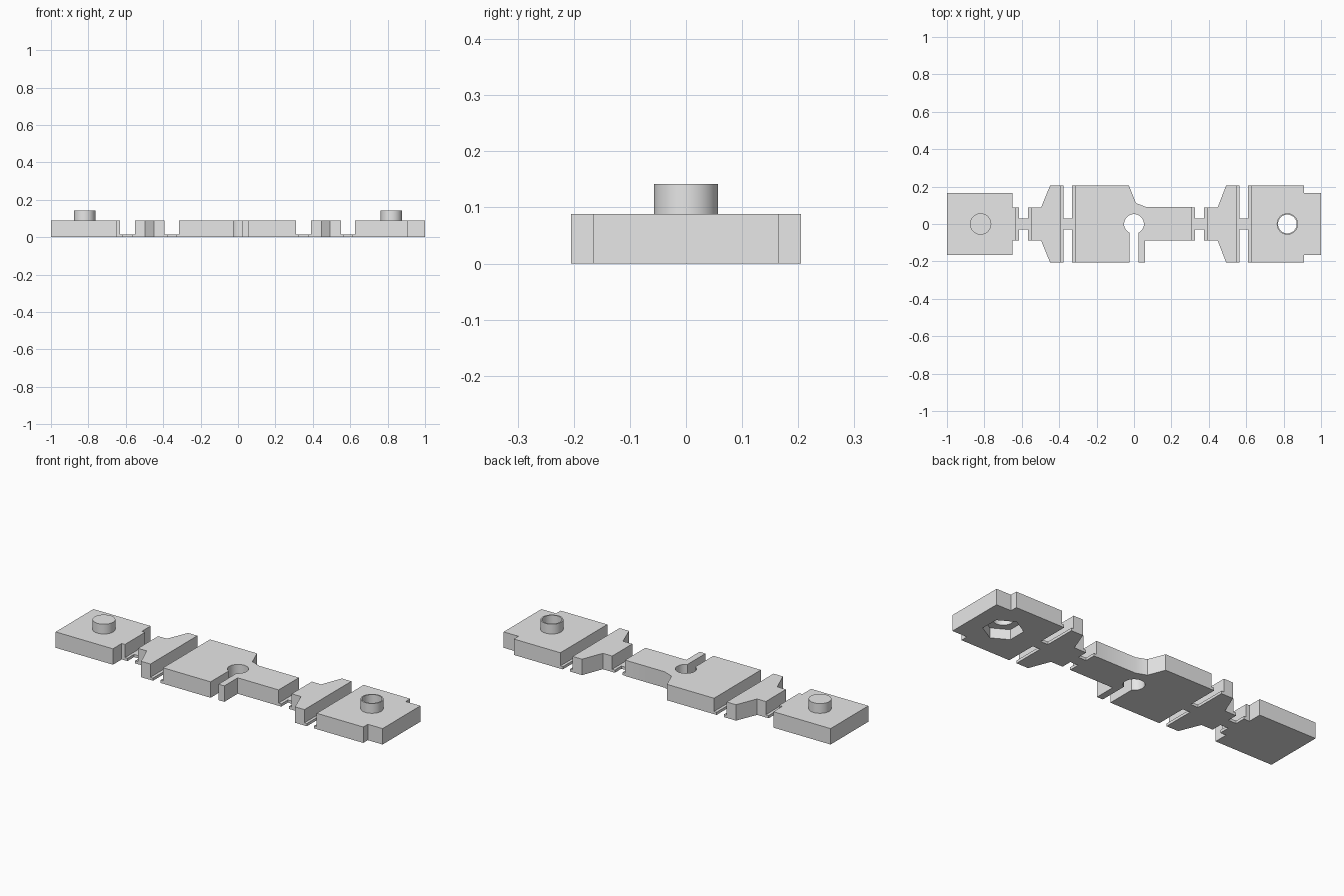
import bpy, bmesh, math

if "Cube" in bpy.data.objects:
    bpy.data.objects.remove(bpy.data.objects["Cube"])

H = 0.088      # plate height
T = 0.015      # thin web height
TOP = 0.142    # stud height
W, N = 0.205, 0.088   # wide and narrow half widths

grey = bpy.data.materials.new("light_grey")
grey.diffuse_color = (0.8, 0.8, 0.8, 1)
grey.use_nodes = True
grey.node_tree.nodes["Principled BSDF"].inputs["Base Color"].default_value = grey.diffuse_color


def prism(name, outline, z0, z1):
    """Extrude a counter-clockwise outline from z0 to z1."""
    bm = bmesh.new()
    base = bm.faces.new([bm.verts.new((x, y, z0)) for x, y in outline])
    ext = bmesh.ops.extrude_face_region(bm, geom=[base], use_keep_orig=True)
    for v in ext["geom"]:
        if isinstance(v, bmesh.types.BMVert):
            v.co.z = z1
    bmesh.ops.recalc_face_normals(bm, faces=bm.faces)
    me = bpy.data.meshes.new(name)
    bm.to_mesh(me)
    bm.free()
    me.materials.append(grey)
    ob = bpy.data.objects.new(name, me)
    bpy.context.collection.objects.link(ob)
    return ob


def slab(name, x0, x1, half, z1):
    return prism(name, [(x0, -half), (x1, -half), (x1, half), (x0, half)], 0, z1)


def ring(cx, r, n, start=0.0):
    return [(cx + r * math.cos(start + math.tau * i / n),
             r * math.sin(start + math.tau * i / n)) for i in range(n)]


def mirrored(lower):
    """Complete a left-to-right lower edge with its mirror in y."""
    return lower + [(x, -y) for x, y in reversed(lower)]


def combine(ob, tool, operation):
    mod = ob.modifiers.new("cut", 'BOOLEAN')
    mod.operation, mod.object, mod.solver = operation, tool, 'EXACT'
    bpy.context.view_layer.objects.active = ob
    bpy.ops.object.modifier_apply(modifier=mod.name)
    bpy.data.objects.remove(tool)


def smooth(ob):
    bpy.ops.object.select_all(action='DESELECT')
    ob.select_set(True)
    bpy.context.view_layer.objects.active = ob
    bpy.ops.object.shade_smooth_by_angle(angle=math.radians(30))


# Left end plate with a narrow tab and a solid stud
left = prism("left_plate", mirrored([(-1, -0.165), (-0.65, -0.165),
                                     (-0.65, -N), (-0.63, -N)]), 0, H)
combine(left, prism("stud", ring(-0.82, 0.057, 48), H - 0.03, TOP), 'UNION')
smooth(left)

# Flared links, wide toward the right
prism("left_link", mirrored([(-0.55, -N), (-0.497, -N), (-0.449, -W), (-0.392, -W)]), 0, H)
prism("right_link", mirrored([(0.39, -N), (0.447, -N), (0.492, -W), (0.55, -W)]), 0, H)

# Centre plate with a keyhole slot open to the front
R, S = 0.053, 0.024
a = math.asin(S / R)
key = [(R * math.sin(t), -R * math.cos(t))
       for t in [-a - (math.tau - 2 * a) * i / 40 for i in range(41)]]
centre = prism("centre_plate",
               [(-0.315, -W), (-S, -W)] + key +
               [(S, -W), (0.06, -W), (0.06, -N), (0.31, -N), (0.31, 0.09),
                (0.067, 0.09), (0.01, 0.112), (-0.027, W), (-0.315, W)], 0, H)
smooth(centre)

# Right end plate with a hollow stud and a hexagonal pocket underneath
right = prism("right_plate", mirrored([(0.625, -W), (0.91, -W),
                                       (0.91, -0.165), (1, -0.165)]), 0, H)
combine(right, prism("tube", ring(0.82, 0.057, 48), H - 0.03, TOP), 'UNION')
combine(right, prism("bore", ring(0.82, 0.05, 48), -0.1, 0.3), 'DIFFERENCE')
combine(right, prism("pocket", ring(0.82, 0.1, 6, math.pi / 6), -0.1, 0.055), 'DIFFERENCE')
smooth(right)

# Thin lips on the plate edges facing each hinge
lips = [(-0.63, -0.615, N), (-0.567, -0.55, N), (-0.392, -0.376, W),
        (-0.331, -0.315, W), (0.31, 0.326, N), (0.374, 0.39, N),
        (0.55, 0.565, W), (0.61, 0.625, W)]
for x0, x1, half in lips:
    slab("hinge_lip", x0, x1, half, T)

# Narrow flexible hinges bridging the lips
for i in range(0, len(lips), 2):
    slab("hinge_web", lips[i][1], lips[i + 1][0], 0.03, T)
